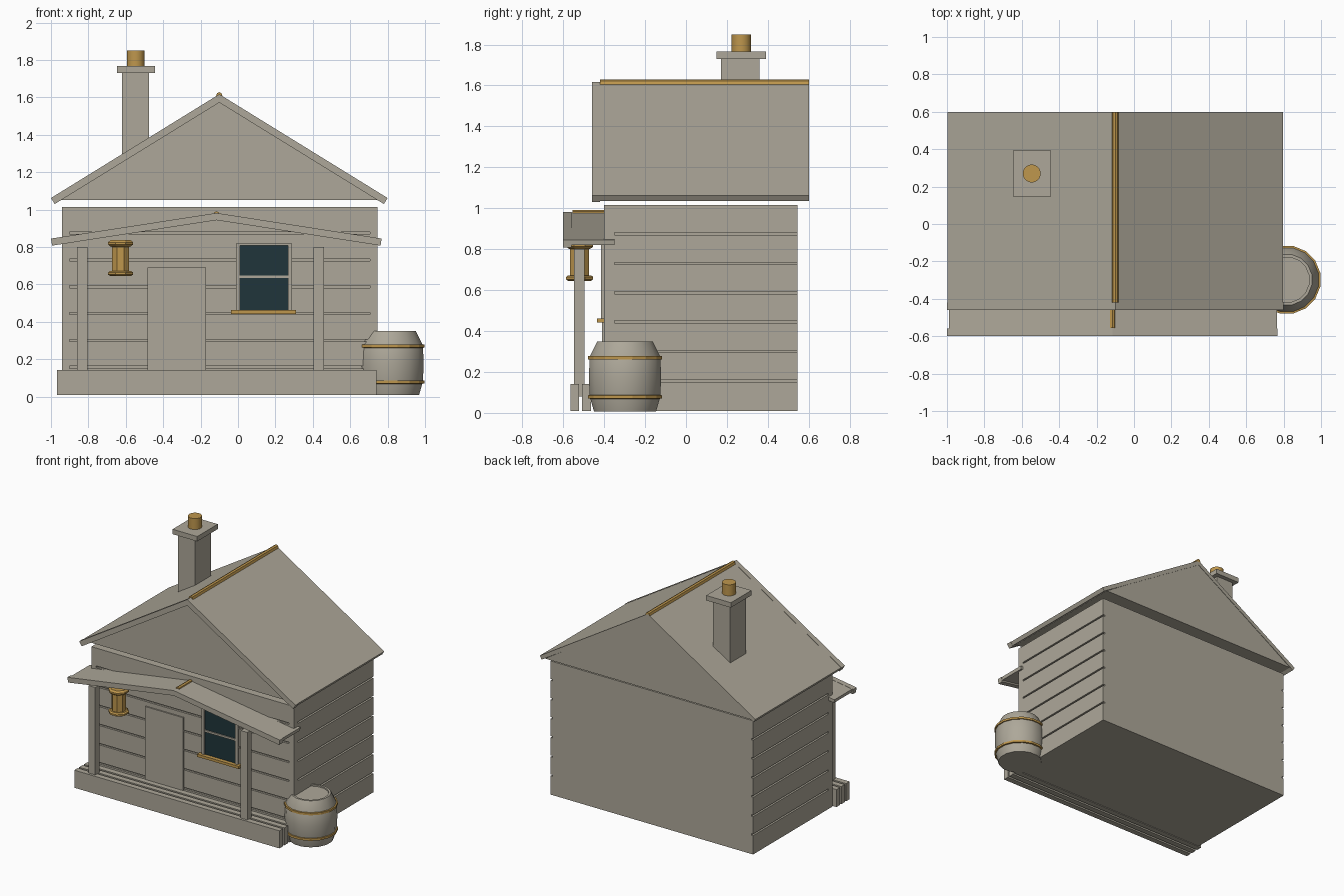
import bpy, bmesh, math

if "Cube" in bpy.data.objects:
    bpy.data.objects.remove(bpy.data.objects["Cube"])

def material(name, rgb):
    m = bpy.data.materials.new(name)
    m.diffuse_color = (*rgb, 1)
    m.use_nodes = True
    m.node_tree.nodes["Principled BSDF"].inputs["Base Color"].default_value = m.diffuse_color
    return m

WOOD = material("weathered_wood", (0.42, 0.39, 0.32))
BRASS = material("brass", (0.52, 0.31, 0.075))
GLASS = material("dark_glass", (0.014, 0.036, 0.043))

def finish(name, bm, mat):
    bmesh.ops.recalc_face_normals(bm, faces=bm.faces)
    me = bpy.data.meshes.new(name)
    bm.to_mesh(me)
    bm.free()
    ob = bpy.data.objects.new(name, me)
    bpy.context.collection.objects.link(ob)
    me.materials.append(mat)
    return ob

def box(name, x, y, z, mat=WOOD):
    return prism(name, [(x[0], z[0]), (x[1], z[0]), (x[1], z[1]), (x[0], z[1])], y, mat)

def prism(name, pts, y, mat=WOOD):
    """Extrude an xz outline along y."""
    bm = bmesh.new()
    f = bm.faces.new([bm.verts.new((px, y[0], pz)) for px, pz in pts])
    r = bmesh.ops.extrude_face_region(bm, geom=[f])
    vs = [v for v in r["geom"] if isinstance(v, bmesh.types.BMVert)]
    bmesh.ops.translate(bm, verts=vs, vec=(0, y[1] - y[0], 0))
    # the extrusion keeps the starting face, so the solid is closed
    if not f.is_valid:
        bm.faces.new([v for v in bm.verts if v not in vs])
    return finish(name, bm, mat)

def lathe(name, center, profile, sides, mat=WOOD, smooth=False):
    """Spin an (r, z) profile around a vertical axis; ends on the axis close it."""
    bm = bmesh.new()
    cx, cy = center
    rings = []
    for r, z in profile:
        n = 1 if r == 0 else sides
        rings.append([bm.verts.new((cx + r * math.cos(2 * math.pi * (i + .5) / sides),
                                    cy + r * math.sin(2 * math.pi * (i + .5) / sides), z))
                      for i in range(n)])
    for a, b in zip(rings, rings[1:]):
        for i in range(sides):
            j = (i + 1) % sides
            q = [a[i % len(a)], a[j % len(a)], b[j % len(b)], b[i % len(b)]]
            bm.faces.new(list(dict.fromkeys(q)))
    ob = finish(name, bm, mat)
    if smooth:
        bpy.context.view_layer.objects.active = ob
        ob.select_set(True)
        bpy.ops.object.shade_smooth_by_angle(angle=math.radians(30))
        ob.select_set(False)
    return ob

def slopes(name, cx, top, x_ends, z_end, t, y):
    """Pair of sloping boards meeting at a ridge."""
    for side, xe in zip(("left", "right"), x_ends):
        d = math.copysign(1, xe - cx)
        slope = (top - z_end) / abs(xe - cx)
        k = math.hypot(1, slope)
        xi, zi = xe - d * t * slope / k, z_end - t / k
        prism(f"{name}_{side}", [(cx, top), (xe, z_end), (xi, zi), (cx, top - t * k)], y)

def ridge(name, cx, z, y):
    """Rounded cap along a roof ridge."""
    prism(name, [(cx - 0.018, z), (cx + 0.018, z), (cx + 0.012, z + 0.017), (cx, z + 0.023),
                 (cx - 0.012, z + 0.017)], y, BRASS)

# House body: core, clapboards with grooves between, front corner posts
box("wall_core", (-0.925, 0.73), (-0.385, 0.545), (0.01, 1.015))
edges = [0.01, 0.157, 0.30, 0.445, 0.587, 0.73, 0.875, 1.021]
for i, (a, b) in enumerate(zip(edges, edges[1:])):
    z = (a if i == 0 else a + 0.006, b - 0.006)
    box(f"front_clapboard_{i}", (-0.90, 0.705), (-0.40, -0.38), z)
    box(f"left_clapboard_{i}", (-0.94, -0.92), (-0.35, 0.545), z)
    box(f"right_clapboard_{i}", (0.725, 0.745), (-0.35, 0.545), z)
box("corner_post_left", (-0.94, -0.90), (-0.40, -0.35), (0.01, 1.015))
box("corner_post_right", (0.705, 0.745), (-0.40, -0.35), (0.01, 1.015))

# Main roof
prism("gable_block", [(-0.10, 1.59), (-0.955, 1.05), (0.755, 1.05)], (-0.41, 0.597))
slopes("roof_panel", -0.10, 1.615, (-0.997, 0.797), 1.062, 0.03, (-0.42, 0.60))
slopes("barge_board", -0.10, 1.617, (-1.0, 0.80), 1.062, 0.038, (-0.46, -0.42))
ridge("ridge_cap", -0.10, 1.605, (-0.42, 0.60))

# Chimney
box("chimney_stack", (-0.62, -0.475), (0.17, 0.36), (1.20, 1.735))
box("chimney_cap", (-0.648, -0.443), (0.148, 0.392), (1.73, 1.767))
lathe("chimney_pot", (-0.547, 0.27), [(0, 1.76), (0.048, 1.76), (0.048, 1.85), (0, 1.85)], 16, BRASS, True)

# Porch deck boards and posts
for i in range(3):
    y = -0.565 + i * 0.058
    box(f"deck_board_{i}", (-0.967, 0.74), (y, y + 0.042), (0.01, 0.142))
for side, x in (("left", -0.86), ("right", 0.405)):
    box(f"porch_post_{side}", (x, x + 0.055), (-0.547, -0.497), (0.08, 0.80))

# Porch roof
slopes("porch_roof_panel", -0.115, 0.98, (-0.99, 0.765), 0.845, 0.025, (-0.56, -0.35))
slopes("porch_fascia", -0.115, 0.982, (-1.0, 0.768), 0.845, 0.038, (-0.60, -0.56))
ridge("porch_ridge_cap", -0.115, 0.968, (-0.555, -0.40))

# Door
box("door", (-0.485, -0.17), (-0.41, -0.38), (0.142, 0.69))

# Window: glass, frame, middle bar, sill
box("window_glass", (0.0, 0.28), (-0.406, -0.38), (0.46, 0.815), GLASS)
for n, x in (("left", -0.012), ("right", 0.268)):
    box(f"window_jamb_{n}", (x, x + 0.022), (-0.416, -0.38), (0.46, 0.82))
box("window_head", (0.01, 0.268), (-0.416, -0.38), (0.808, 0.82))
box("window_bar", (0.01, 0.268), (-0.414, -0.38), (0.633, 0.648))
box("window_sill", (-0.037, 0.31), (-0.435, -0.38), (0.442, 0.462), BRASS)

# Hanging lantern
lathe("lantern", (-0.628, -0.52),
      [(0, 0.645), (0.06, 0.645), (0.072, 0.652), (0.072, 0.664), (0.062, 0.672), (0.05, 0.672),
       (0.05, 0.80), (0.062, 0.805), (0.072, 0.813), (0.072, 0.825), (0.058, 0.837), (0, 0.837)], 8, BRASS)

# Barrel with recessed lid and two hoops
BC = (0.816, -0.298)
lathe("barrel", BC,
      [(0, 0.008), (0.155, 0.008), (0.176, 0.08), (0.18, 0.175), (0.176, 0.275), (0.138, 0.35),
       (0.122, 0.35), (0.122, 0.34), (0, 0.34)], 16, WOOD, True)
for n, z in (("lower", 0.078), ("upper", 0.27)):
    lathe(f"barrel_hoop_{n}", BC, [(0.165, z - 0.01), (0.184, z - 0.008), (0.184, z + 0.008),
                                   (0.165, z + 0.01), (0.165, z - 0.01)], 16, BRASS)
